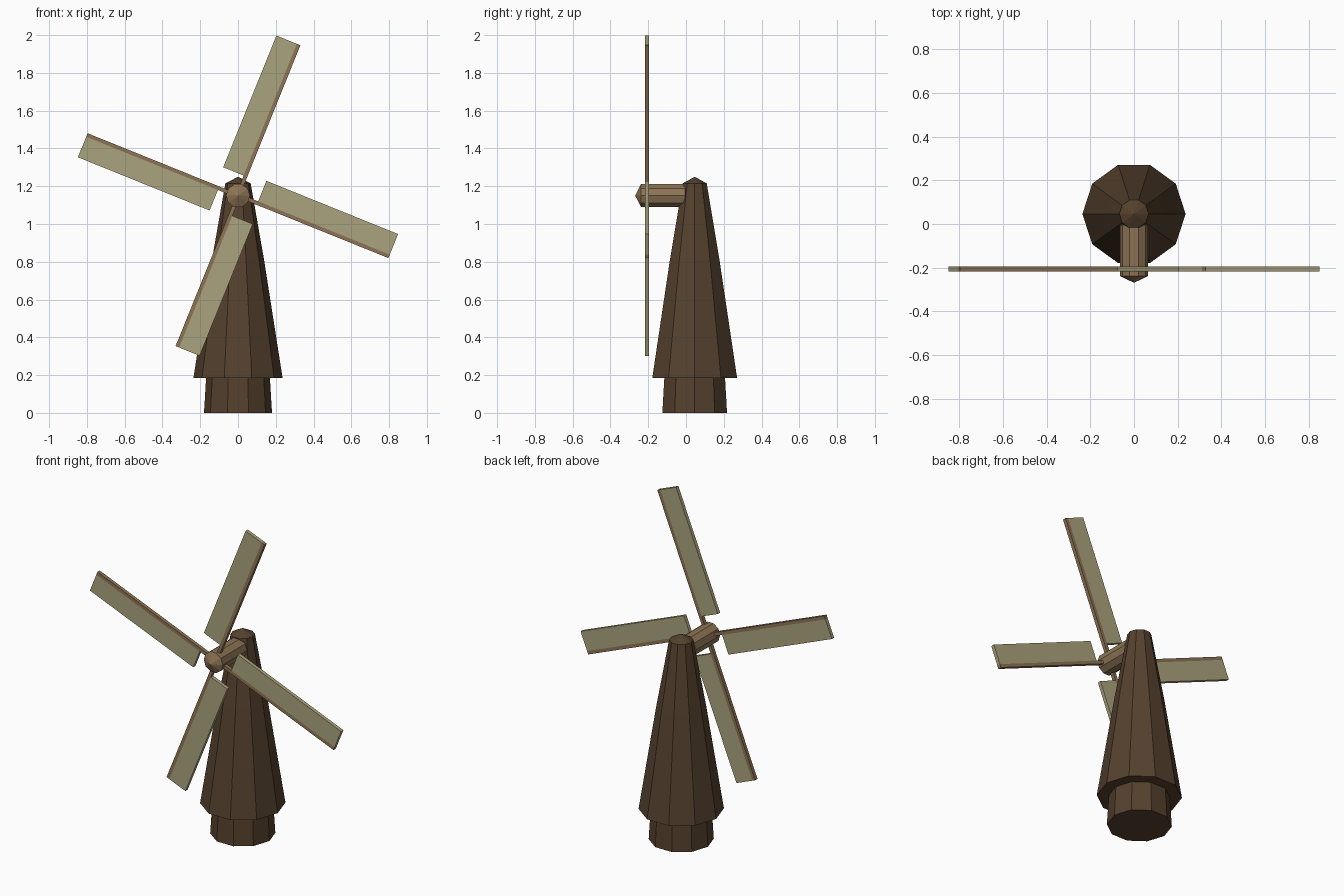
import bpy, bmesh
from math import cos, sin, tau, radians, pi
from mathutils import Matrix

if "Cube" in bpy.data.objects:
    bpy.data.objects.remove(bpy.data.objects["Cube"])


def material(name, color):
    m = bpy.data.materials.new(name)
    m.diffuse_color = (*color, 1)
    m.use_nodes = True
    m.node_tree.nodes["Principled BSDF"].inputs["Base Color"].default_value = m.diffuse_color
    return m


dark_wood = material("dark wood", (0.09, 0.053, 0.027))
light_wood = material("light wood", (0.27, 0.175, 0.09))
cloth = material("sail cloth", (0.41, 0.37, 0.21))


def finish(name, bm, mat, matrix):
    bmesh.ops.recalc_face_normals(bm, faces=bm.faces)
    mesh = bpy.data.meshes.new(name)
    bm.to_mesh(mesh)
    bm.free()
    mesh.materials.append(mat)
    obj = bpy.data.objects.new(name, mesh)
    obj.matrix_world = matrix
    bpy.context.collection.objects.link(obj)
    return obj


def lathe(name, profile, mat, matrix, sides=10):
    """Faceted solid from (radius, height) rings, closed at both ends."""
    bm = bmesh.new()
    rings = []
    for r, h in profile:
        if r == 0:
            rings.append([bm.verts.new((0, 0, h))] * sides)
        else:
            rings.append([bm.verts.new((r * cos(tau * i / sides), r * sin(tau * i / sides), h))
                          for i in range(sides)])
    for a, b in zip(rings, rings[1:]):
        for i in range(sides):
            j = (i + 1) % sides
            bm.faces.new(list(dict.fromkeys((a[i], a[j], b[j], b[i]))))
    for ring in (rings[0], rings[-1]):
        if ring[0] is not ring[1]:
            bm.faces.new(ring)
    return finish(name, bm, mat, matrix)


def box(name, lo, hi, mat, matrix):
    bm = bmesh.new()
    bmesh.ops.create_cube(bm, size=1)
    for v in bm.verts:
        v.co = [(a + b) / 2 + c * (b - a) for a, b, c in zip(lo, hi, v.co)]
    return finish(name, bm, mat, matrix)


# Tower: recessed base, overhanging tapered body, low pointed cap
lathe("tower", [(0.18, 0), (0.169, 0.185), (0.236, 0.185), (0.138, 0.81),
                (0.067, 1.215), (0, 1.25)], dark_wood, Matrix.Translation((0, 0.046, 0)))

# Axle pointing to the front, with pointed ends
HUB_Z = 1.15
lathe("axle", [(0, -0.02), (0.064, 0.005), (0.064, 0.238), (0, 0.269)], light_wood,
      Matrix.Translation((0, 0, HUB_Z)) @ Matrix.Rotation(pi / 2, 4, 'X'))

# Four blades: local x runs outward, local z across the sail
for i in range(4):
    m = Matrix.Translation((0, -0.206, HUB_Z)) @ Matrix.Rotation(-radians(68 + 90 * i), 4, 'Y')
    box(f"blade_spar_{i + 1}", (0, -0.011, -0.008), (0.862, 0.011, 0.012), light_wood, m)
    box(f"blade_sail_{i + 1}", (0.11, -0.011, 0.012), (0.862, 0.011, 0.129), cloth, m)
